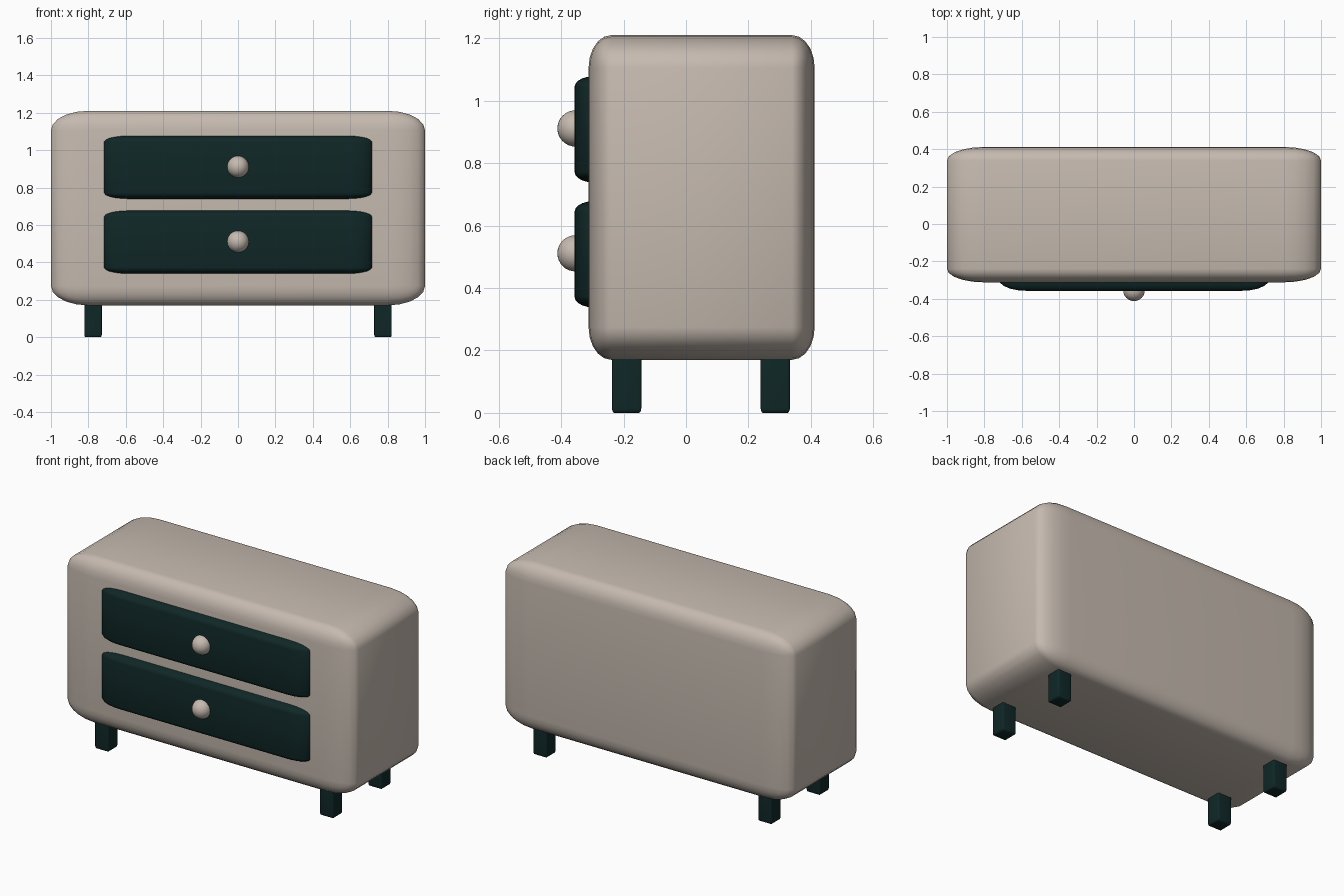
import bpy, bmesh
from mathutils import Vector

if "Cube" in bpy.data.objects:
    bpy.data.objects.remove(bpy.data.objects["Cube"])


def material(name, rgb):
    m = bpy.data.materials.new(name)
    m.diffuse_color = (*rgb, 1)
    m.use_nodes = True
    m.node_tree.nodes["Principled BSDF"].inputs["Base Color"].default_value = m.diffuse_color
    return m


beige = material("warm_beige", (0.56, 0.49, 0.43))
teal = material("dark_teal", (0.005, 0.020, 0.020))


def finish(bm, name, mat):
    for f in bm.faces:
        f.smooth = True
    me = bpy.data.meshes.new(name)
    bm.to_mesh(me)
    bm.free()
    me.materials.append(mat)
    ob = bpy.data.objects.new(name, me)
    bpy.context.collection.objects.link(ob)
    return ob


# Rounded box: a bevelled unit cube stretched to the given bounds
def rounded_box(name, lo, hi, mat, bevel=0.1, segments=5):
    lo, hi = Vector(lo), Vector(hi)
    bm = bmesh.new()
    bmesh.ops.create_cube(bm, size=1)
    bmesh.ops.bevel(bm, geom=bm.edges[:], offset=bevel, segments=segments,
                    profile=0.5, affect='EDGES')
    bmesh.ops.scale(bm, vec=hi - lo, verts=bm.verts)
    bmesh.ops.translate(bm, vec=(lo + hi) / 2, verts=bm.verts)
    return finish(bm, name, mat)


# Cabinet body
rounded_box("cabinet_body", (-1, -0.312, 0.17), (1, 0.412, 1.21), beige)

# Drawers with round knobs
for label, z in (("lower", 0.508), ("upper", 0.908)):
    rounded_box(label + "_drawer", (-0.722, -0.357, z - 0.17),
                (0.722, 0.243, z + 0.17), teal)
    bm = bmesh.new()
    bmesh.ops.create_uvsphere(bm, u_segments=32, v_segments=16, radius=0.058)
    bmesh.ops.translate(bm, vec=(0, -0.354, z + 0.003), verts=bm.verts)
    finish(bm, label + "_knob", beige)

# Legs
for side, x in (("left", -0.775), ("right", 0.775)):
    for end, y in (("front", -0.19), ("back", 0.286)):
        rounded_box(f"{end}_{side}_leg", (x - 0.047, y - 0.047, 0),
                    (x + 0.047, y + 0.047, 0.2), teal, bevel=0.08, segments=3)
